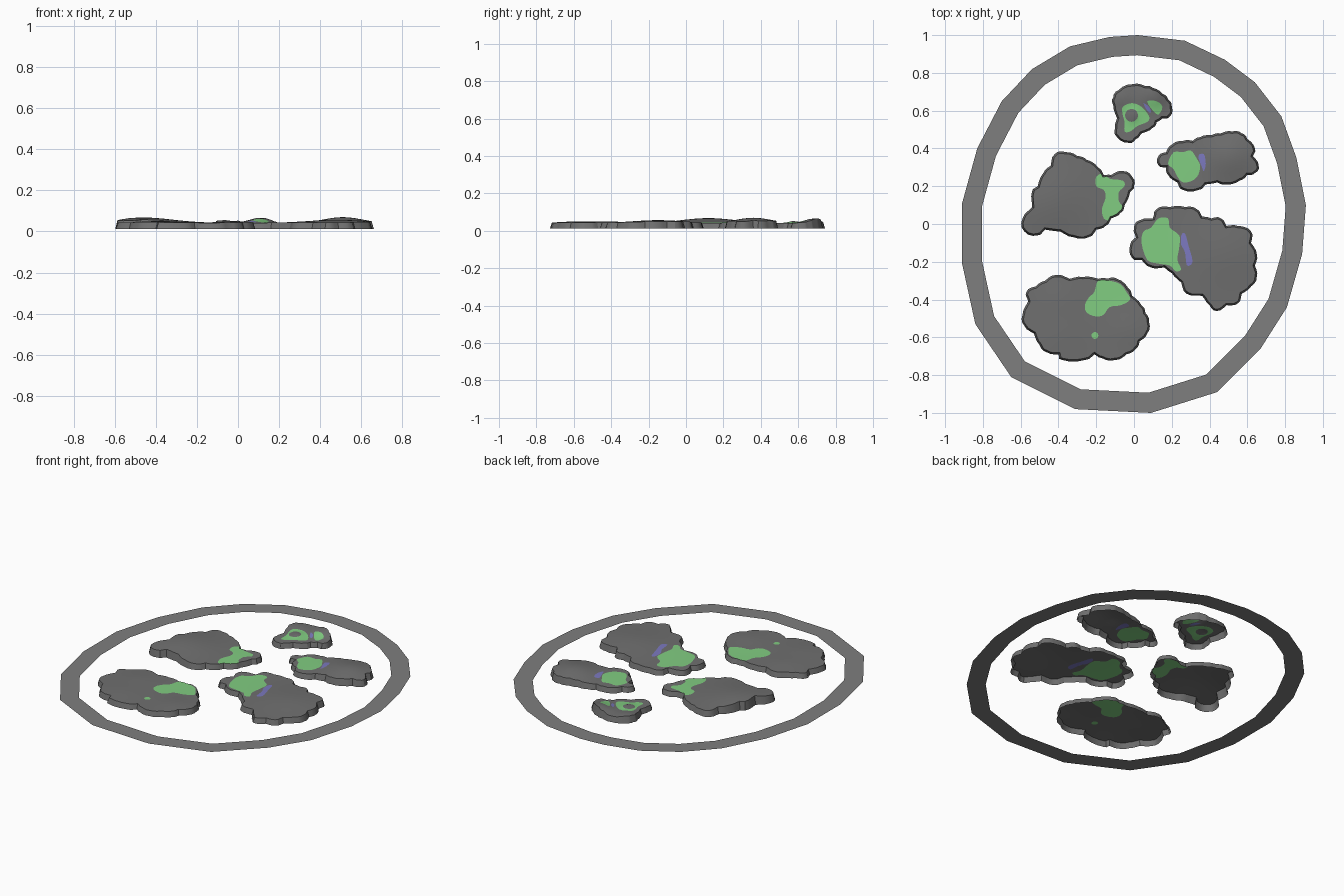
import bpy, bmesh, math
from mathutils import Vector
from mathutils.geometry import delaunay_2d_cdt

if "Cube" in bpy.data.objects:
    bpy.data.objects.remove(bpy.data.objects["Cube"])


def material(name, colour):
    mat = bpy.data.materials.new(name)
    mat.use_nodes = True
    mat.diffuse_color = (*colour, 1)
    mat.node_tree.nodes["Principled BSDF"].inputs["Base Color"].default_value = (*colour, 1)
    return mat


ring_grey = material("ring grey", (0.21, 0.21, 0.21))
rock = material("rock grey", (0.16, 0.16, 0.16))
grass = material("grass green", (0.22, 0.61, 0.22))
water = material("water violet", (0.2, 0.19, 0.52))
GREY, GREEN, BLUE = range(3)
BASE, RIM = 0.012, 0.042


def points(*values):
    """Pairs of hundredths to a counter-clockwise outline."""
    pts = [Vector(p) / 100 for p in zip(values[::2], values[1::2])]
    area = sum(a.x * b.y - b.x * a.y for a, b in zip(pts, pts[1:] + pts[:1]))
    return pts if area > 0 else pts[::-1]


def circle(x, y, radius):
    steps = [math.tau * i / 12 for i in range(12)]
    return [Vector((x + radius * math.cos(a), y + radius * math.sin(a))) for a in steps]


def offset(pts, dist):
    """Mitred offset of an outline, outward when dist is positive."""
    result = []
    for i, p in enumerate(pts):
        e1, e2 = (p - pts[i - 1]).normalized(), (pts[(i + 1) % len(pts)] - p).normalized()
        n1, n2 = Vector((e1.y, -e1.x)), Vector((e2.y, -e2.x))
        result.append(p + (n1 + n2) * dist / max(0.6, 1 + n1.dot(n2)))
    return result


def rounded(pts, bulge=0.0):
    """Curve through the points, with an optional scallop on each span."""
    result = []
    for i, b in enumerate(pts):
        a, c, d = pts[i - 1], pts[(i + 1) % len(pts)], pts[(i + 2) % len(pts)]
        out = Vector((c.y - b.y, b.x - c.x)).normalized() * bulge
        for t in (0, 1 / 3, 2 / 3):
            q = b * 2 + (c - a) * t + (a * 2 - b * 5 + c * 4 - d) * t**2 + (b * 3 - a - c * 3 + d) * t**3
            result.append(q / 2 + (out if t else out * 0))
    return result


def inside(p, poly):
    hit = False
    for a, b in zip(poly, poly[1:] + poly[:1]):
        if (a.y > p.y) != (b.y > p.y) and p.x < a.x + (p.y - a.y) * (b.x - a.x) / (b.y - a.y):
            hit = not hit
    return hit


def finish(name, bm, mats):
    mesh = bpy.data.meshes.new(name)
    bm.to_mesh(mesh)
    bm.free()
    for mat in mats:
        mesh.materials.append(mat)
    obj = bpy.data.objects.new(name, mesh)
    bpy.context.collection.objects.link(obj)
    return obj


def island(name, outline, patches, hills):
    """Open-bottomed rock: hilly top cut along colour patches, plus a flared wall."""
    foot = rounded(outline, 0.004)
    top = offset(foot, -0.01)
    patches = [(mat, rounded(poly)) for mat, poly in patches]
    # Outline, patch borders and an interior grid all feed one triangulation
    verts, edges = [], []
    for loop in [top] + [poly for _, poly in patches]:
        start, n = len(verts), len(loop)
        verts += loop
        edges += [(start + i, start + (i + 1) % n) for i in range(n)]
    core = offset(top, -0.012)
    step = 0.03
    for i in range(-25, 26):
        for j in range(-25, 28):
            p = Vector((i * step, j * step))
            if inside(p, core):
                verts.append(p)
    flat, _, faces, origins, _, _ = delaunay_2d_cdt(verts, edges, [], 0, 1e-5)

    def height(p):
        return RIM + sum(h * math.exp(-((p.x - x)**2 + (p.y - y)**2) / r**2) for x, y, r, h in hills)

    bm = bmesh.new()
    made = [bm.verts.new((p.x, p.y, height(p))) for p in flat]
    for ids in faces:
        centre = sum((flat[i] for i in ids), Vector((0, 0))) / len(ids)
        if inside(centre, top):
            face = bm.faces.new([made[i] for i in ids])
            for mat, poly in patches:
                if inside(centre, poly):
                    face.material_index = mat
    # Wall from the rim down to the wider foot
    rim = {o: made[i] for i, group in enumerate(origins) for o in group}
    low = [bm.verts.new((p.x, p.y, BASE)) for p in foot]
    for i in range(len(foot)):
        j = (i + 1) % len(foot)
        bm.faces.new((low[i], low[j], rim[j], rim[i]))
    bmesh.ops.delete(bm, geom=[v for v in bm.verts if not v.link_faces], context="VERTS")
    obj = finish(name, bm, (rock, grass, water))
    bpy.ops.object.select_all(action="DESELECT")
    obj.select_set(True)
    bpy.context.view_layer.objects.active = obj
    bpy.ops.object.shade_smooth_by_angle(angle=math.radians(30))


# Flat boundary ring
outer = points(9, -100, 44, -89, 67, -66, 81, -44, 89, -16, 91, 10, 86, 35, 78, 57, 64, 75, 48, 87,
               27, 97, 2, 100, -13, 99, -34, 94, -54, 82, -70, 65, -83, 40, -91, 11, -91, -21,
               -84, -53, -65, -81, -31, -98)
bm = bmesh.new()
loops = [[bm.verts.new((p.x, p.y, 0)) for p in loop] for loop in (outer, offset(outer, -0.106))]
for i in range(len(outer)):
    j = (i + 1) % len(outer)
    bm.faces.new((loops[0][i], loops[0][j], loops[1][j], loops[1][i]))
finish("boundary_ring", bm, [ring_grey])

# Small back island, with a grassy collar around a knoll
island("back_island",
       points(-3, 43, -9, 46, -10, 51, -9, 56, -11, 63, -11, 67, -8, 71, -1, 74, 6, 73, 10, 72, 15, 69,
              18, 66, 20, 62, 19, 57, 15, 56, 12, 54, 10, 51, 4, 48, 1, 45),
       [(GREEN, points(-6, 62, -1, 64, 4, 62, 8, 57, 7, 54, 2, 52, -2, 49, -5, 49, -5, 54, -6, 58)),
        (GREY, circle(-0.013, 0.575, 0.034)),
        (BLUE, points(5, 64, 8, 62, 9, 59, 7, 60)),
        (GREEN, points(7, 65, 12, 65, 15, 62, 13, 58, 10, 60))],
       [(0.11, 0.69, 0.07, 0.026), (-0.07, 0.67, 0.06, 0.014), (-0.01, 0.575, 0.03, 0.012)])

island("back_left_island",
       points(13, 31, 13, 36, 17, 38, 20, 42, 26, 44, 31, 44, 35, 46, 41, 47, 46, 48, 52, 49, 57, 48, 60, 45,
              64, 40, 63, 36, 66, 31, 64, 27, 60, 26, 56, 23, 49, 21, 44, 22, 38, 21, 34, 18, 26, 18,
              23, 22, 18, 26, 17, 30),
       [(GREEN, points(18, 32, 21, 38, 26, 38, 30, 39, 33, 35, 35, 31, 34, 26, 31, 23, 26, 22, 23, 25, 21, 29)),
        (BLUE, points(34, 36, 37, 37, 38, 32, 37, 28, 36, 30))],
       [(0.51, 0.36, 0.13, 0.028)])

island("back_right_island",
       points(-58, -4, -59, 3, -54, 9, -54, 17, -51, 20, -48, 27, -44, 31, -42, 37, -36, 38, -30, 36, -25, 34,
              -19, 30, -16, 26, -12, 26, -6, 28, -1, 25, 0, 20, -2, 17, -5, 10, -7, 6, -12, 3, -15, -1,
              -20, -3, -24, -7, -32, -7, -39, -4, -47, -3, -51, -6),
       [(GREEN, points(-20, 25, -16, 27, -13, 24, -6, 23, -5, 20, -8, 17, -8, 12, -6, 9, -9, 4, -13, 2,
                       -16, 3, -17, 8, -15, 14, -16, 18, -20, 20))],
       [(-0.46, 0.12, 0.2, 0.026)])

island("front_left_island",
       points(-1, -18, -2, -11, 1, -7, 0, -2, 3, 2, 10, 3, 12, 8, 19, 9, 27, 9, 33, 8, 36, 4, 41, 3, 46, 3,
              49, -1, 55, -1, 62, -4, 62, -10, 65, -16, 64, -22, 65, -28, 62, -33, 57, -37, 55, -42,
              49, -43, 44, -46, 40, -43, 36, -38, 28, -37, 25, -31, 20, -26, 16, -23, 9, -23, 4, -19),
       [(GREEN, points(4, -10, 5, -4, 9, -2, 13, 3, 18, 3, 19, -2, 24, -6, 24, -12, 23, -19, 25, -24,
                       22, -25, 19, -22, 13, -21, 7, -19)),
        (BLUE, points(25, -6, 27, -5, 29, -12, 31, -20, 28, -22, 27, -15, 25, -11))],
       [(0.48, -0.15, 0.19, 0.015)])

island("front_right_island",
       points(-58, -54, -59, -48, -56, -41, -57, -36, -52, -33, -47, -30, -41, -27, -34, -29, -27, -28,
              -19, -29, -14, -29, -9, -29, -3, -34, -1, -38, 4, -43, 6, -47, 8, -52, 7, -58, 3, -62,
              1, -66, -4, -69, -10, -72, -17, -71, -21, -69, -26, -72, -38, -72, -40, -69, -46, -68,
              -50, -64, -53, -58),
       [(GREEN, points(-19, -30, -13, -30, -7, -32, -4, -36, -2, -40, -7, -43, -13, -44, -16, -48,
                       -20, -49, -25, -47, -26, -43, -24, -39, -21, -36)),
        (GREEN, circle(-0.207, -0.59, 0.018))],
       [(-0.38, -0.58, 0.13, 0.008), (-0.4, -0.4, 0.1, 0.007), (-0.03, -0.56, 0.1, 0.007)])
